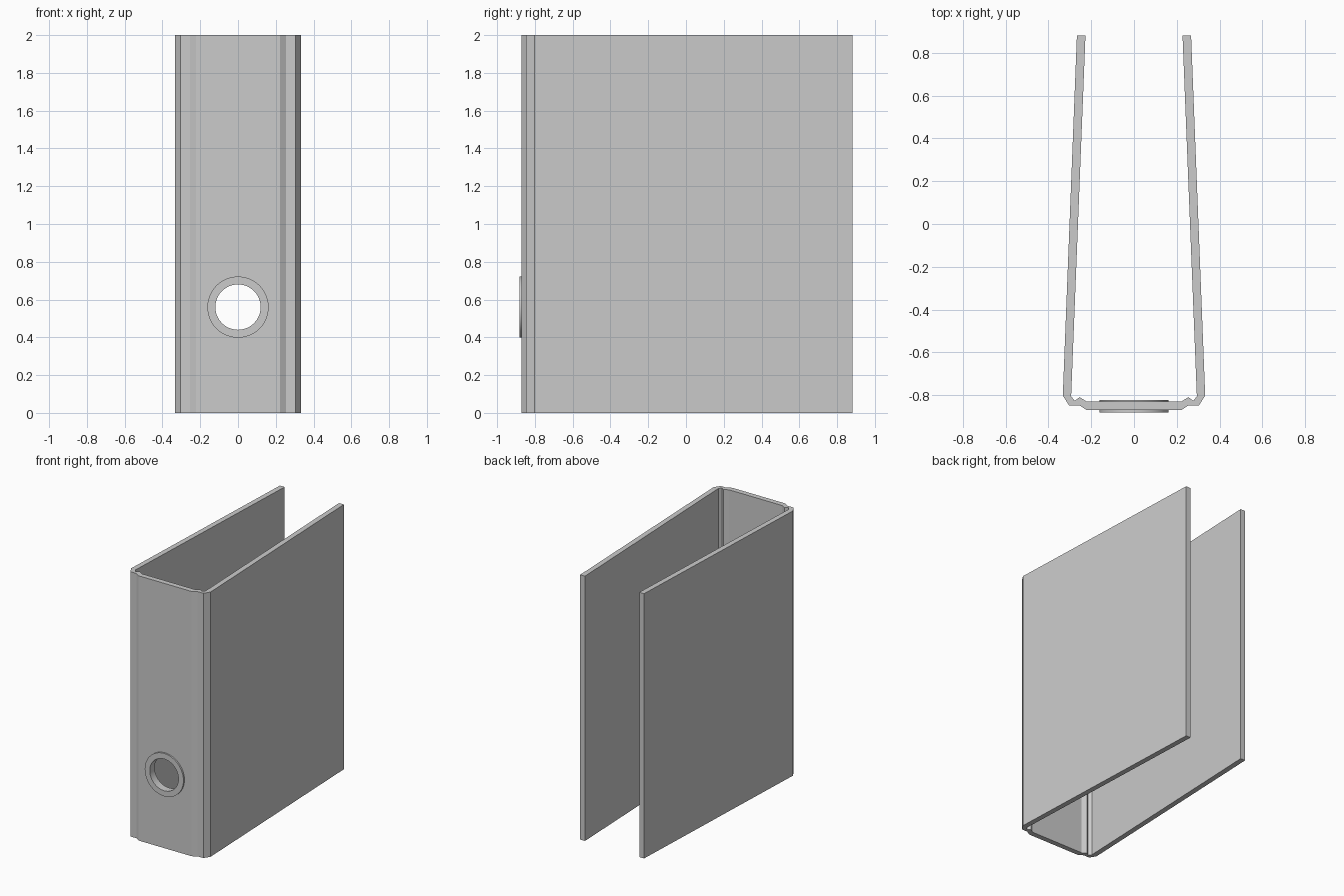
import bpy, bmesh, math

if "Cube" in bpy.data.objects:
    bpy.data.objects.remove(bpy.data.objects["Cube"])

HOLE_Z = 0.56
HEIGHT = 2.0


def finish(bm, name):
    bmesh.ops.recalc_face_normals(bm, faces=bm.faces)
    mesh = bpy.data.meshes.new(name)
    bm.to_mesh(mesh)
    bm.free()
    obj = bpy.data.objects.new(name, mesh)
    bpy.context.collection.objects.link(obj)
    return obj


# Folded cover: right half of the cross-section, mirrored and extruded
outer = [(0.222, -0.870), (0.255, -0.848), (0.304, -0.848), (0.333, -0.803), (0.267, 0.882)]
inner = [(0.222, -0.830), (0.254, -0.810), (0.278, -0.827), (0.294, -0.805), (0.227, 0.882)]


def mirrored(half):
    return [(-x, y) for x, y in reversed(half)] + half


bm = bmesh.new()
rows = []
for z in (0, HEIGHT):
    rows.append([[bm.verts.new((x, y, z)) for x, y in mirrored(p)] for p in (outer, inner)])
(ob, ib), (ot, it) = rows
n = len(ob)
for i in range(n - 1):
    j = i + 1
    for quad in ((ob[i], ob[j], ot[j], ot[i]), (ib[j], ib[i], it[i], it[j]),
                 (ot[i], ot[j], it[j], it[i]), (ob[j], ob[i], ib[i], ib[j])):
        bm.faces.new(quad)
for i in (0, n - 1):
    bm.faces.new((ob[i], ot[i], it[i], ib[i]))
cover = finish(bm, "binder_cover")

# Finger hole through the spine
bpy.ops.mesh.primitive_cylinder_add(vertices=48, radius=0.135, depth=0.3,
                                    location=(0, -0.85, HOLE_Z),
                                    rotation=(math.pi / 2, 0, 0))
cutter = bpy.context.object
cutter.name = "finger_hole_cutter"
cutter.hide_render = True
cut = cover.modifiers.new("finger_hole", "BOOLEAN")
cut.operation = "DIFFERENCE"
cut.solver = "EXACT"
cut.object = cutter
bpy.context.view_layer.objects.active = cover
bpy.ops.object.modifier_apply(modifier=cut.name)
bpy.data.objects.remove(cutter)

# Rim lining the finger hole
SIDES = 48
section = [(0.12, -0.882), (0.162, -0.882), (0.162, -0.824), (0.12, -0.824)]
bm = bmesh.new()
loops = []
for k in range(SIDES):
    a = 2 * math.pi * k / SIDES
    loops.append([bm.verts.new((r * math.cos(a), y, HOLE_Z + r * math.sin(a))) for r, y in section])
for k in range(SIDES):
    a, b = loops[k], loops[(k + 1) % SIDES]
    for i in range(4):
        j = (i + 1) % 4
        bm.faces.new((a[i], a[j], b[j], b[i]))
rim = finish(bm, "finger_hole_rim")
bpy.ops.object.select_all(action="DESELECT")
rim.select_set(True)
bpy.context.view_layer.objects.active = rim
bpy.ops.object.shade_smooth_by_angle(angle=math.radians(30))
